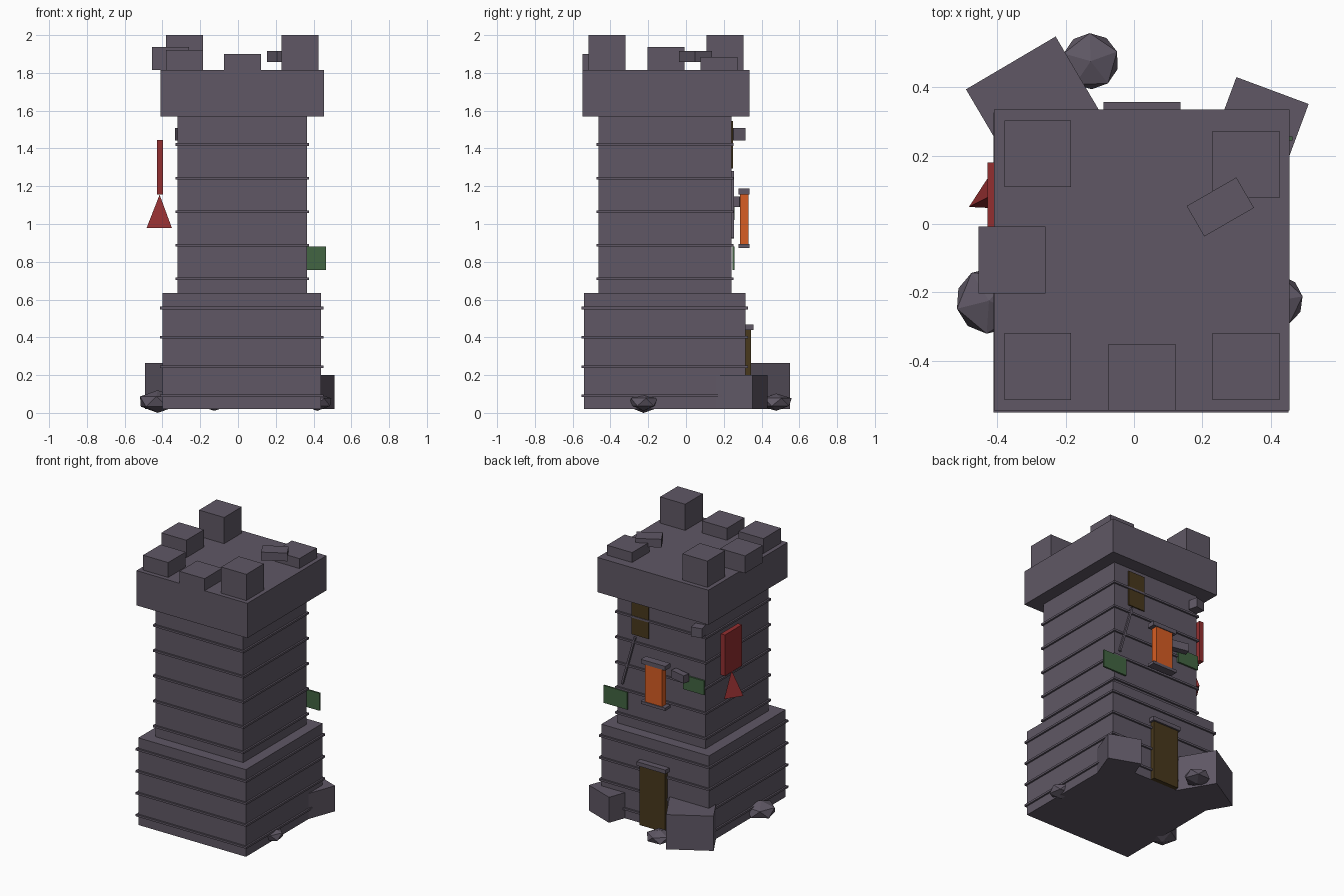
import bpy, bmesh
from math import radians, atan2, hypot
from mathutils import Matrix, Vector

cube = bpy.data.objects.get("Cube")
if cube:
    bpy.data.objects.remove(cube, do_unlink=True)


def material(name, color):
    m = bpy.data.materials.new(name)
    m.use_nodes = True
    m.diffuse_color = (*color, 1)
    bsdf = m.node_tree.nodes["Principled BSDF"]
    bsdf.inputs["Base Color"].default_value = (*color, 1)
    bsdf.inputs["Roughness"].default_value = 0.9
    return m


STONE = material("grey_stone", (0.115, 0.097, 0.13))
WOOD = material("dark_wood", (0.065, 0.04, 0.012))
GLOW = material("orange_glow", (0.68, 0.11, 0.017))
RED = material("red_cloth", (0.29, 0.028, 0.03))
GREEN = material("green_cloth", (0.055, 0.13, 0.055))


def finish(name, bm, mat):
    mesh = bpy.data.meshes.new(name)
    bm.to_mesh(mesh)
    bm.free()
    mesh.materials.append(mat)
    ob = bpy.data.objects.new(name, mesh)
    bpy.context.scene.collection.objects.link(ob)
    return ob


def block(name, center, size, mat=STONE, turn=0, axis='Z'):
    bm = bmesh.new()
    bmesh.ops.create_cube(bm, size=1)
    bmesh.ops.scale(bm, vec=size, verts=bm.verts)
    ob = finish(name, bm, mat)
    ob.location = center
    ob.rotation_euler = Matrix.Rotation(radians(turn), 3, axis).to_euler()
    return ob


def span(name, x, y, z, mat=STONE):
    """Box between two limits on each axis."""
    lims = (x, y, z)
    return block(name, [(a + b) / 2 for a, b in lims], [b - a for a, b in lims], mat)


# Tower body: wide base, narrower shaft, overhanging parapet
BASE = ((-0.40, 0.44), (-0.54, 0.315))
SHAFT = ((-0.32, 0.365), (-0.463, 0.24))
span("tower_base", *BASE, (0.02, 0.635))
span("tower_shaft", *SHAFT, (0.635, 1.57))
span("parapet", (-0.41, 0.456), (-0.547, 0.336), (1.57, 1.815))


# Thin stone courses around both storeys
def courses(name, limits, first, step, count):
    grown = [(a - 0.012, b + 0.012) for a, b in limits]
    for i in range(count):
        z = first + i * step
        span(f"{name}_{i + 1}", *grown, (z - 0.007, z + 0.007))


courses("base_course", BASE, 0.09, 0.155, 4)
courses("shaft_course", SHAFT, 0.71, 0.1777, 5)

# Battlements of uneven, broken height: x, y, top
merlons = {
    "back_left": (-0.282, 0.206, 2.0),
    "front_left": (-0.282, -0.418, 1.92),
    "front_right": (0.328, -0.418, 2.0),
    "back_right": (0.328, 0.174, 1.885),
    "middle_left": (-0.358, -0.106, 1.938),
    "front_middle": (0.024, -0.449, 1.90),
}
for key, (x, y, top) in merlons.items():
    span("merlon_" + key, (x - 0.098, x + 0.098), (y - 0.098, y + 0.098), (1.815, top))
block("loose_stone", (0.253, 0.05, 1.886), (0.168, 0.103, 0.058), turn=30)


# Turned buttresses, placed by the centre of their outer edge
def buttress(name, mid, width, depth, top, turn):
    inward = Matrix.Rotation(radians(turn), 3, 'Z') @ Vector((0, -depth / 2, 0))
    center = (mid[0] + inward.x, mid[1] + inward.y, (top + 0.02) / 2)
    block(name, center, (width, depth, top - 0.02), turn=turn)


buttress("buttress_back_left", (-0.361, 0.472), 0.305, 0.305, 0.265, 30.5)
buttress("buttress_back_right", (0.406, 0.391), 0.226, 0.28, 0.20, -20.4)

# Boulders at the foot
boulders = {
    "back": ((-0.127, 0.477, 0.057), 0.092, 0.046, 20),
    "left": ((-0.425, -0.225, 0.06), 0.108, 0.06, 50),
    "right": ((0.42, -0.225, 0.057), 0.084, 0.046, 10),
}
for key, (pos, r, rz, turn) in boulders.items():
    bm = bmesh.new()
    bmesh.ops.create_icosphere(bm, subdivisions=1, radius=1)
    bmesh.ops.rotate(bm, verts=bm.verts, matrix=Matrix.Rotation(radians(turn), 3, 'Z'))
    bmesh.ops.scale(bm, vec=(r, r, rz), verts=bm.verts)
    finish("boulder_" + key, bm, STONE).location = pos

# Door, lit window and slit window on the back
span("door", (-0.078, 0.122), (0.31, 0.345), (0.02, 0.44), WOOD)
span("door_lintel", (-0.09, 0.136), (0.31, 0.357), (0.44, 0.468))
span("lit_window", (-0.045, 0.09), (0.285, 0.33), (0.89, 1.157), GLOW)
span("window_head", (-0.073, 0.118), (0.278, 0.336), (1.157, 1.187))
span("window_sill", (-0.073, 0.118), (0.278, 0.336), (0.873, 0.893))
span("slit_window", (0.12, 0.25), (0.236, 0.248), (1.295, 1.545), WOOD)

# Stones jutting from the back wall
block("jutting_stone_high", (-0.29, 0.275, 1.475), (0.075, 0.065, 0.066), turn=12)
block("jutting_stone_low", (-0.145, 0.275, 1.117), (0.12, 0.045, 0.055), turn=-12)

# Leaning rod
lo, hi = (0.325, 0.925), (0.225, 1.28)
dx, dz = hi[0] - lo[0], hi[1] - lo[1]
block("leaning_rod", ((lo[0] + hi[0]) / 2, 0.247, (lo[1] + hi[1]) / 2),
      (0.014, 0.014, hypot(dx, dz)), turn=atan2(dx, dz) * 57.296, axis='Y')

# Hanging cloths
span("green_cloth_right", (0.28, 0.465), (0.245, 0.257), (0.757, 0.88), GREEN)
span("green_cloth_left", (-0.32, -0.155), (0.245, 0.257), (1.02, 1.12), GREEN)
span("red_banner", (-0.43, -0.397), (-0.01, 0.18), (1.155, 1.445), RED)

# Three-sided point below the banner
bm = bmesh.new()
corners = [bm.verts.new(Matrix.Rotation(radians(207 + 120 * i), 3, 'Z') @ Vector((0.077, 0, 0)))
           for i in range(3)]
tip = bm.verts.new((0, 0, 0.175))
bm.faces.new(corners[::-1])
for i in range(3):
    bm.faces.new((corners[i], corners[(i + 1) % 3], tip))
finish("banner_point", bm, RED).location = (-0.415, 0.085, 0.98)
